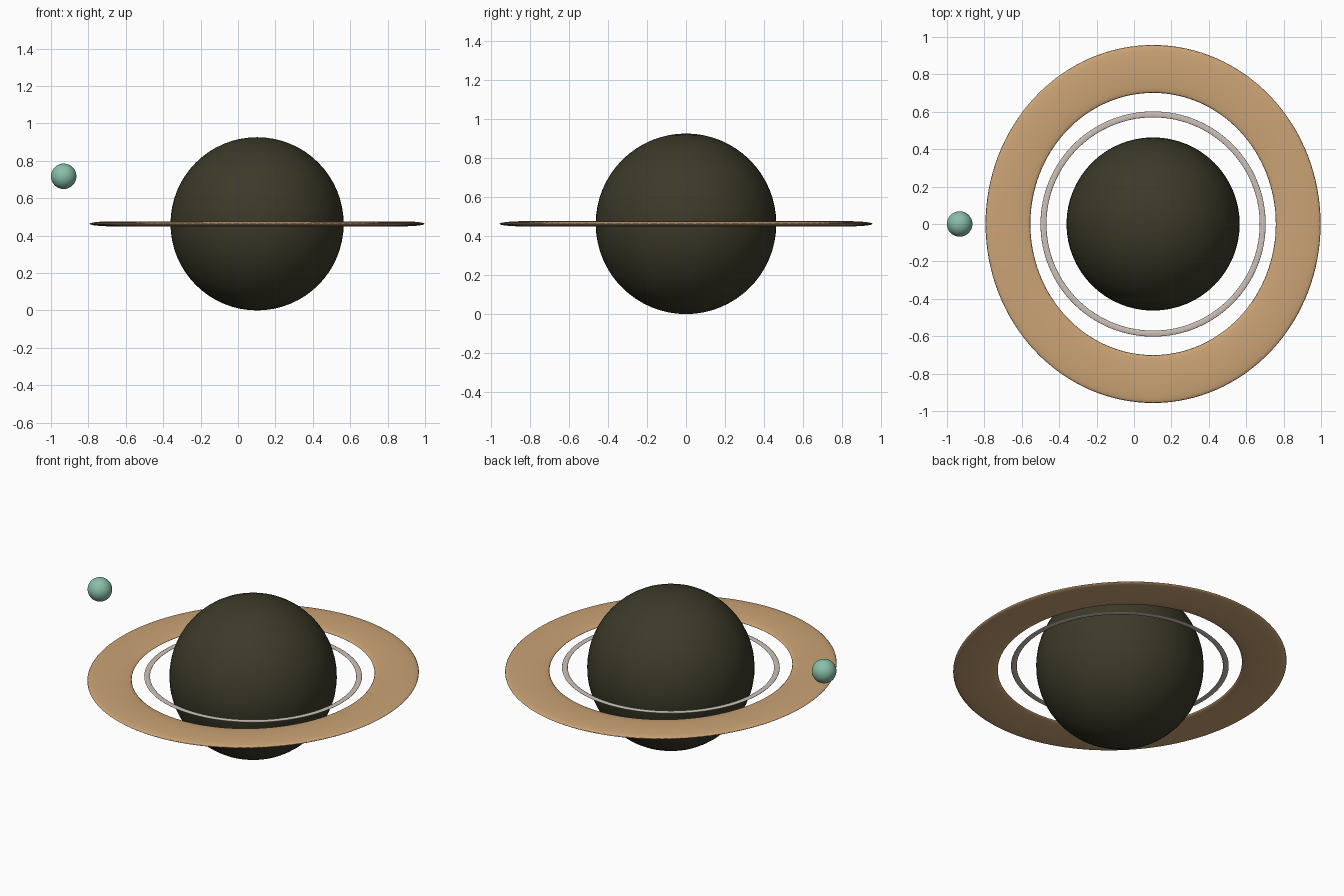
import bpy

if "Cube" in bpy.data.objects:
    bpy.data.objects.remove(bpy.data.objects["Cube"])

CENTER = (0.102, 0, 0.463)


def finish(name, color, scale=(1, 1, 1)):
    ob = bpy.context.object
    ob.name = name
    ob.scale = scale
    bpy.ops.object.transform_apply(location=False, rotation=False, scale=True)
    bpy.ops.object.shade_smooth()
    mat = bpy.data.materials.new(name + "_material")
    mat.diffuse_color = (*color, 1)
    mat.use_nodes = True
    mat.node_tree.nodes["Principled BSDF"].inputs["Base Color"].default_value = mat.diffuse_color
    ob.data.materials.append(mat)


def ball(name, loc, radius, color):
    bpy.ops.mesh.primitive_uv_sphere_add(segments=64, ring_count=32, radius=radius, location=loc)
    finish(name, color)


def ring(name, inner, outer, half_height, color, x_scale=1):
    # torus squashed flat in z
    minor = (outer - inner) / 2
    bpy.ops.mesh.primitive_torus_add(major_segments=128, minor_segments=24, location=CENTER,
                                     major_radius=(outer + inner) / 2, minor_radius=minor)
    finish(name, color, (x_scale, 1, half_height / minor))


# planet and its small moon
ball("planet", CENTER, 0.463, (0.045, 0.042, 0.022))
ball("moon", (-0.932, 0, 0.717), 0.068, (0.25, 0.52, 0.39))

# wide, slightly oval outer ring and thin round inner ring
ring("outer_ring", 0.701, 0.957, 0.0135, (0.60, 0.37, 0.18), 0.936)
ring("inner_ring", 0.570, 0.602, 0.004, (0.60, 0.53, 0.47))
